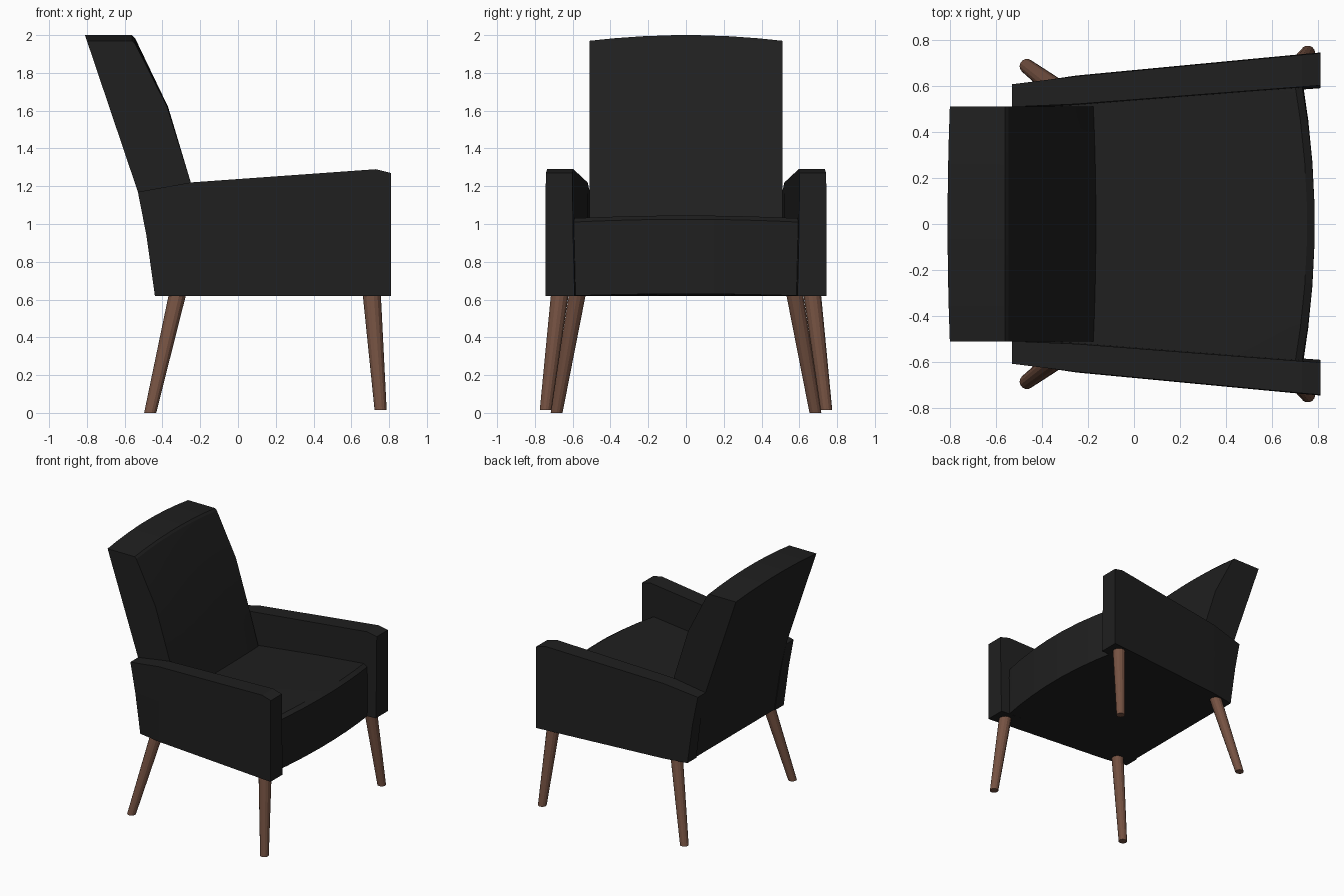
import bpy, bmesh, math
from mathutils import Vector

if "Cube" in bpy.data.objects:
    bpy.data.objects.remove(bpy.data.objects["Cube"])


def material(name, rgb):
    m = bpy.data.materials.new(name)
    m.diffuse_color = (*rgb, 1)
    m.use_nodes = True
    m.node_tree.nodes["Principled BSDF"].inputs["Base Color"].default_value = m.diffuse_color
    return m


FABRIC = material("black_fabric", (0.014, 0.014, 0.014))
WOOD = material("brown_wood", (0.18, 0.085, 0.055))


def loft(name, rings, mat, smooth=True):
    """Skin a list of equal-length closed sections and cap both ends."""
    bm = bmesh.new()
    vs = [[bm.verts.new(p) for p in r] for r in rings]
    n = len(rings[0])
    for a, b in zip(vs, vs[1:]):
        for i in range(n):
            j = (i + 1) % n
            bm.faces.new((a[i], a[j], b[j], b[i]))
    bm.faces.new(vs[0])
    bm.faces.new(vs[-1])
    bmesh.ops.recalc_face_normals(bm, faces=bm.faces)
    me = bpy.data.meshes.new(name)
    bm.to_mesh(me)
    bm.free()
    ob = bpy.data.objects.new(name, me)
    bpy.context.collection.objects.link(ob)
    me.materials.append(mat)
    if smooth:
        bpy.ops.object.select_all(action='DESELECT')
        ob.select_set(True)
        bpy.context.view_layer.objects.active = ob
        bpy.ops.object.shade_smooth_by_angle(angle=math.radians(15))
    return ob


STATIONS = [-1, -0.75, -0.45, -0.15, 0.15, 0.45, 0.75, 1]

# Backrest: reclined side profile, slightly crowned across the width
rings = []
for t in STATIONS:
    c = 1 - t * t
    y = 0.51 * t
    rings.append([(x, y, z) for x, z in [
        (-0.435, 0.625), (-0.48, 0.94), (-0.53, 1.17),
        (-0.80 - 0.01 * c, 1.97 + 0.03 * c),
        (-0.56, 1.97 + 0.03 * c), (-0.545, 1.955 + 0.03 * c),
        (-0.375 + 0.005 * c, 1.62), (-0.25, 1.22),
        (-0.175 + 0.012 * c, 0.96), (-0.17, 0.64)]])
loft("backrest", rings, FABRIC)

# Seat: widens and bows out towards the front
rings = []
for t in STATIONS:
    c = 1 - t * t
    rings.append([(x, t * w, z) for x, w, z in [
        (-0.43, 0.52, 0.62), (-0.40, 0.52, 0.90), (-0.18, 0.525, 0.965),
        (0.30, 0.568, 1.005 + 0.015 * c),
        (0.70 + 0.052 * c, 0.60, 1.03 + 0.015 * c),
        (0.73 + 0.055 * c, 0.602, 1.01 + 0.015 * c),
        (0.735 + 0.05 * c, 0.602, 0.62 + 0.01 * c)]])
loft("seat", rings, FABRIC)

# Arms: bottom x, middle x, top x, top z, outer y, inner y
ARM = [(-0.44, -0.485, -0.53, 1.17, 0.61, 0.505),
       (-0.25, -0.25, -0.25, 1.22, 0.645, 0.517),
       (0.73, 0.73, 0.73, 1.29, 0.738, 0.592),
       (0.81, 0.81, 0.81, 1.27, 0.745, 0.598)]
for side, s in (("left", 1), ("right", -1)):
    loft(side + "_arm", [[
        (xb, s * yo, 0.62), (xm, s * yo, 0.94), (xt, s * (yo - 0.003), zt),
        (xt, s * (yi + 0.004), zt), (xm, s * yi, 0.94), (xb, s * (yi - 0.008), 0.62)]
        for xb, xm, xt, zt, yo, yi in ARM], FABRIC, False)

# Legs: splayed, tapered, cut level at floor and body
SIDES = 14


def leg(name, top, bottom, r_top, r_bottom):
    def ring(p, r):
        return [Vector(p) + Vector((r * math.cos(a), r * math.sin(a), 0))
                for a in (2 * math.pi * i / SIDES for i in range(SIDES))]
    loft(name, [ring(bottom, r_bottom), ring(top, r_top)], WOOD, False)


for side, s in (("left", 1), ("right", -1)):
    leg(side + "_front_leg", (0.708, s * 0.668, 0.63), (0.755, s * 0.743, 0.015), 0.048, 0.032)
    leg(side + "_back_leg", (-0.32, s * 0.575, 0.63), (-0.465, s * 0.685, 0.0), 0.046, 0.032)
